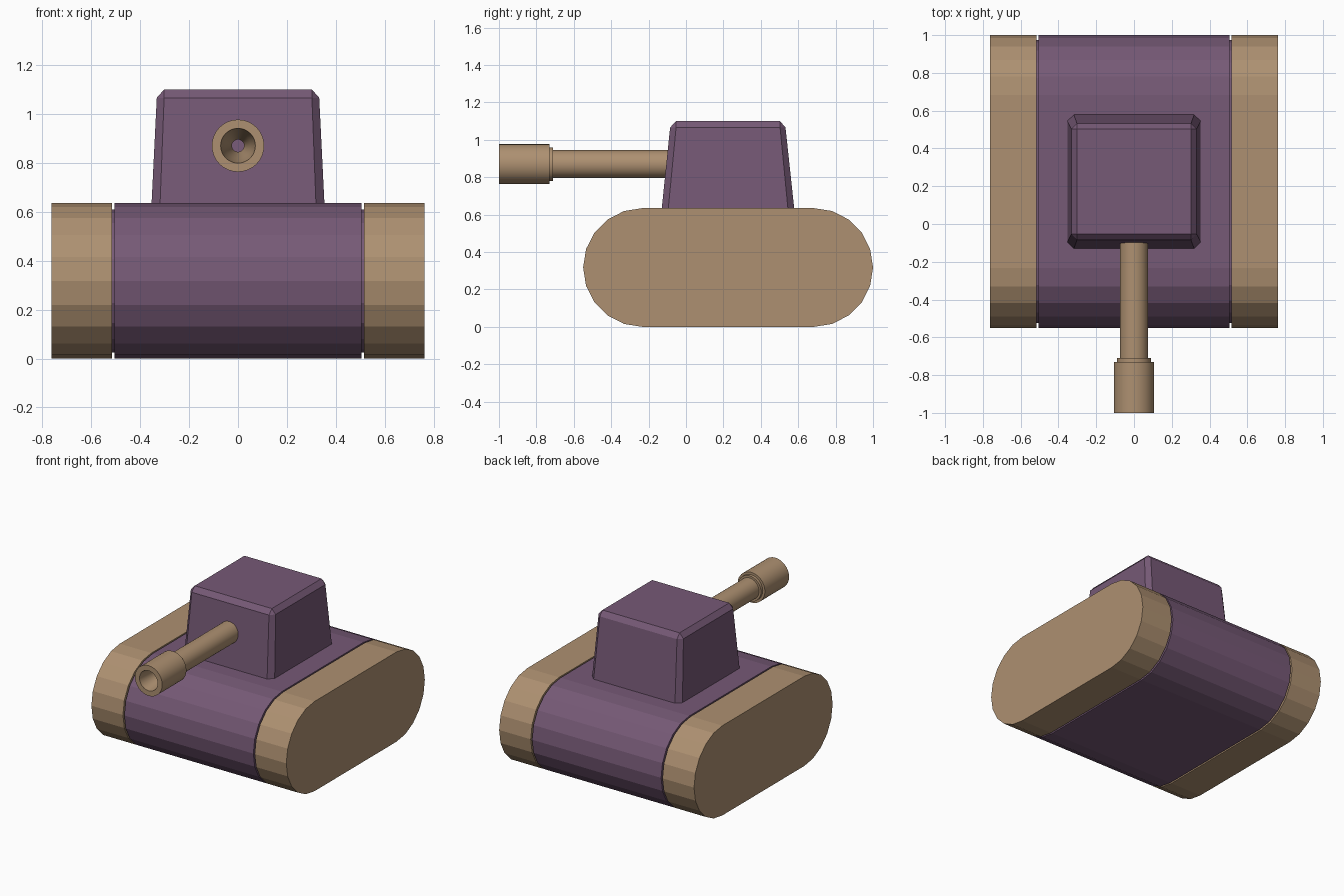
import bpy, bmesh, math

if "Cube" in bpy.data.objects:
    bpy.data.objects.remove(bpy.data.objects["Cube"])


def material(name, color):
    m = bpy.data.materials.new(name)
    m.diffuse_color = color
    m.use_nodes = True
    m.node_tree.nodes["Principled BSDF"].inputs["Base Color"].default_value = m.diffuse_color
    return m


PURPLE = material("purple", (0.18, 0.10, 0.18, 1))
TAN = material("tan", (0.42, 0.28, 0.165, 1))


def loft(name, rings, mat, caps=True, smooth=False):
    """Skin a list of equal-length point rings into one object."""
    bm = bmesh.new()
    rows = [[bm.verts.new(p) for p in ring] for ring in rings]
    n = len(rows[0])
    for a, b in zip(rows, rows[1:]):
        for i in range(n):
            j = (i + 1) % n
            bm.faces.new((a[i], a[j], b[j], b[i]))
    if caps:
        bm.faces.new(rows[0])
        bm.faces.new(rows[-1])
    bmesh.ops.remove_doubles(bm, verts=bm.verts, dist=1e-5)
    bmesh.ops.recalc_face_normals(bm, faces=bm.faces)
    me = bpy.data.meshes.new(name)
    bm.to_mesh(me)
    bm.free()
    me.materials.append(mat)
    ob = bpy.data.objects.new(name, me)
    bpy.context.collection.objects.link(ob)
    if smooth:
        bpy.ops.object.select_all(action='DESELECT')
        ob.select_set(True)
        bpy.context.view_layer.objects.active = ob
        bpy.ops.object.shade_smooth_by_angle(angle=math.radians(30))
    return ob


R, Y_FRONT, Y_BACK = 0.3175, -0.2325, 0.6825


def stadium(x, inset=0.0):
    """Rounded-end side profile, ten flats per end."""
    pts = []
    for yc, start in ((Y_BACK, -90), (Y_FRONT, 90)):
        for i in range(11):
            a = math.radians(start + 18 * i)
            pts.append((x, yc + (R - inset) * math.cos(a),
                        R + (R - inset) * math.sin(a)))
    return pts


# Hull, with a narrow recessed groove beside each track
loft("hull", [stadium(x, d) for x, d in
              ((-0.516, 0.025), (-0.505, 0.025), (-0.505, 0),
               (0.505, 0), (0.505, 0.025), (0.516, 0.025))], PURPLE)

# Tracks
for side, s in (("left", -1), ("right", 1)):
    loft(side + "_track", [stadium(s * 0.516), stadium(s * 0.763)], TAN)


def chamfered(z, xo, xi, yo0, yi0, yi1, yo1):
    """Rectangle with cut corners: outer (o) and inner (i) limits."""
    return [(x, y, z) for x, y in
            ((-xi, yo0), (xi, yo0), (xo, yi0), (xo, yi1),
             (xi, yo1), (-xi, yo1), (-xo, yi1), (-xo, yi0))]


# Turret: tapered box with bevelled edges
loft("turret", [
    chamfered(0.62, 0.354, 0.319, -0.131, -0.096, 0.546, 0.58),
    chamfered(1.066, 0.332, 0.302, -0.085, -0.053, 0.503, 0.532),
    chamfered(1.10, 0.302, 0.302, -0.053, -0.053, 0.503, 0.503)], PURPLE)

# Gun barrel: hollow turned profile (radius, y) with a thick muzzle
profile = [(0.025, -0.06), (0.075, -0.06), (0.075, -0.71), (0.09, -0.71),
           (0.09, -0.73), (0.107, -0.73), (0.107, -1.0), (0.071, -1.0),
           (0.052, -0.86), (0.025, -0.76), (0.025, -0.06)]
SEG = 32
loft("gun_barrel", [[(r * math.cos(2 * math.pi * i / SEG), y,
                      0.87 + r * math.sin(2 * math.pi * i / SEG))
                     for i in range(SEG)] for r, y in profile],
     TAN, caps=False, smooth=True)
